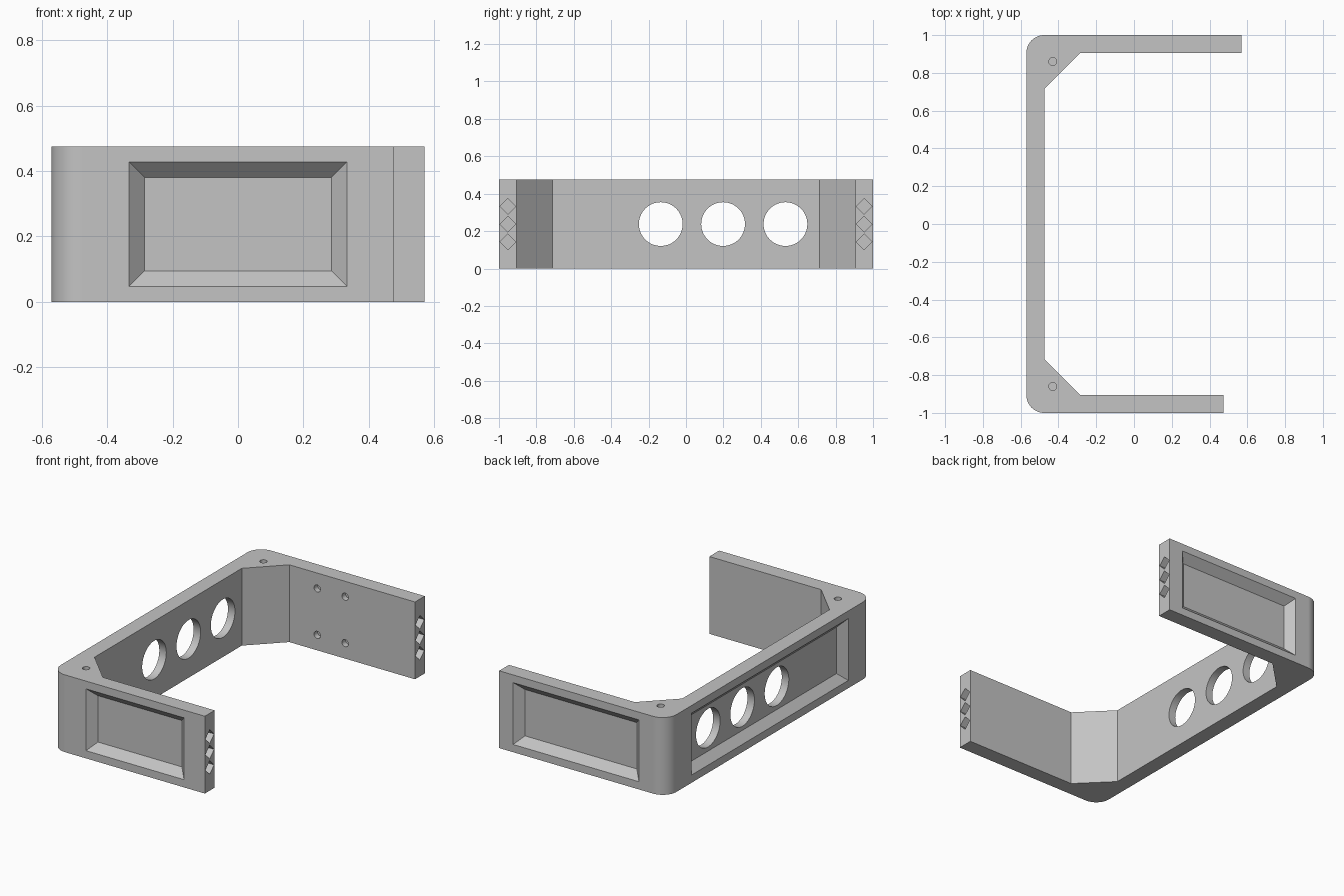
import bpy, bmesh, math
from mathutils import Matrix, Vector

default = bpy.data.objects.get("Cube")
if default:
    bpy.data.objects.remove(default, do_unlink=True)

H = 0.475        # height
W = 0.095        # wall thickness and corner radius
D = W / 2        # recess depth
X0 = -0.57       # outer face of the long wall
MID = H / 2


def make_object(name, bm):
    bmesh.ops.recalc_face_normals(bm, faces=bm.faces[:])
    mesh = bpy.data.meshes.new(name)
    bm.to_mesh(mesh)
    bm.free()
    obj = bpy.data.objects.new(name, mesh)
    bpy.context.collection.objects.link(obj)
    return obj


def corner(cy, start):
    """Quarter-round outer corner points."""
    steps = 16
    return [(X0 + W + W * math.cos(a), cy + W * math.sin(a))
            for a in (start + math.pi / 2 * i / steps for i in range(steps + 1))]


# Bracket body: C-shaped outline with inner corner gussets
outline = [(0.57, 1 - W), (0.57, 1)]
outline += corner(1 - W, math.pi / 2)
outline += corner(W - 1, math.pi)
outline += [(0.475, -1), (0.475, W - 1), (-0.285, W - 1),
            (X0 + W, -0.715), (X0 + W, 0.715), (-0.285, 1 - W)]
bm = bmesh.new()
base = bm.faces.new([bm.verts.new((x, y, 0)) for x, y in outline])
top = bmesh.ops.extrude_face_region(bm, geom=[base])["geom"]
bmesh.ops.translate(bm, vec=(0, 0, H),
                    verts=[g for g in top if isinstance(g, bmesh.types.BMVert)])
body = make_object("bracket_body", bm)


def cut(cutter):
    """Subtract the cutter from the body and discard it."""
    cutter.hide_render = True
    mod = body.modifiers.new("cut", 'BOOLEAN')
    mod.operation = 'DIFFERENCE'
    mod.solver = 'EXACT'
    mod.object = cutter
    bpy.context.view_layer.objects.active = body
    bpy.ops.object.modifier_apply(modifier=mod.name)
    bpy.data.objects.remove(cutter, do_unlink=True)


def cut_hole(center, axis, radius, depth, sides):
    """Prism hole centred on a point, reaching depth to both sides of it."""
    turn = {'X': Matrix.Rotation(math.pi / 2, 4, 'Y'),
            'Y': Matrix.Rotation(math.pi / 2, 4, 'X'),
            'Z': Matrix.Identity(4)}[axis]
    bm = bmesh.new()
    bmesh.ops.create_cone(bm, cap_ends=True, segments=sides, radius1=radius,
                          radius2=radius, depth=2 * depth,
                          matrix=Matrix.Translation(center) @ turn)
    cut(make_object("hole_cutter", bm))


def cut_recess(center, along, normal, half_length):
    """Panel recess with 45-degree sloping sides."""
    bm = bmesh.new()
    bmesh.ops.create_cube(bm, size=2)
    for v in bm.verts:
        out = 0.02 if v.co.z > 0 else -D
        v.co = (Vector(center) + Vector(along) * v.co.x * (half_length + out)
                + Vector((0, 0, v.co.y * (MID - D + out))) + Vector(normal) * out)
    cut(make_object("recess_cutter", bm))


# Sloped panel recesses on the three outer faces
cut_recess((0, -1, MID), (1, 0, 0), (0, -1, 0), 0.333)
cut_recess((0.0475, 1, MID), (1, 0, 0), (0, 1, 0), 0.4275)
cut_recess((X0, 0, MID), (0, 1, 0), (-1, 0, 0), 0.7625)

# Three large round holes through the long wall
for i in range(3):
    cut_hole((X0 + D, -0.135 + i / 3, MID), 'X', 0.117, 0.1, 64)

# Pin holes in the top of both corners
for side in (-1, 1):
    cut_hole((-0.43, side * 0.86, H), 'Z', 0.021, 0.19, 24)

# Four small screw holes inside the back arm
for x in (-W, W):
    for z in (W, H - W):
        cut_hole((x, 1 - W, z), 'Y', 0.022, 0.035, 24)

# Diamond sockets in the arm ends
for x, y in ((0.57, 1 - D), (0.475, D - 1)):
    for i in (-1, 0, 1):
        cut_hole((x, y, MID + i * W), 'X', 0.042, D, 4)

# Plain grey finish
grey = bpy.data.materials.new("plain_grey")
grey.use_nodes = True
colour = (0.55, 0.55, 0.55, 1)
grey.diffuse_color = colour
grey.node_tree.nodes["Principled BSDF"].inputs["Base Color"].default_value = colour
body.data.materials.clear()
body.data.materials.append(grey)

# Smooth rounded surfaces, crisp edges
bpy.ops.object.select_all(action='DESELECT')
body.select_set(True)
bpy.context.view_layer.objects.active = body
bpy.ops.object.shade_smooth_by_angle(angle=math.radians(30))
weighted = body.modifiers.new("weighted_normals", 'WEIGHTED_NORMAL')
weighted.keep_sharp = True
